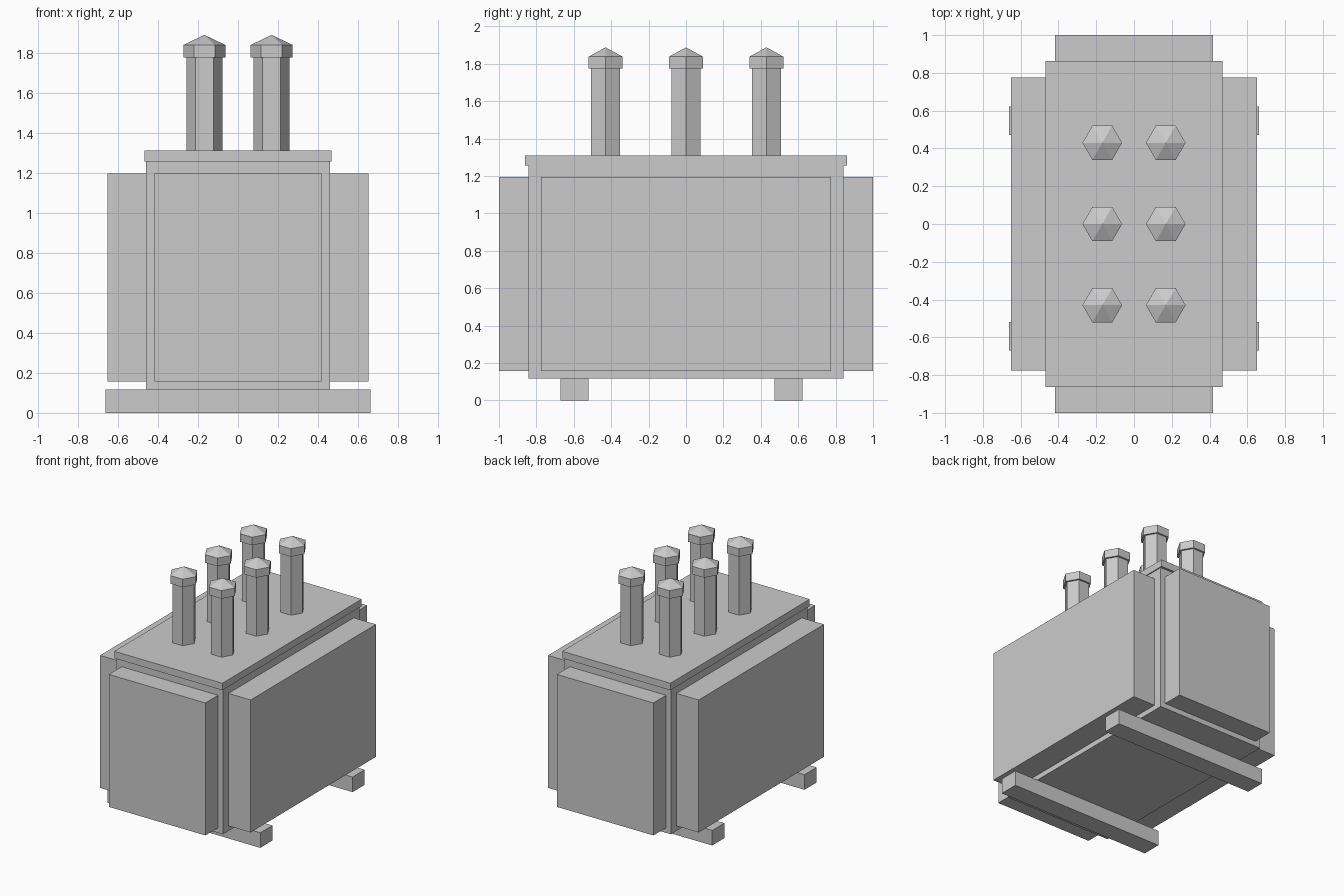
import bpy
import bmesh
from mathutils import Matrix

cube = bpy.data.objects.get("Cube")
if cube:
    bpy.data.objects.remove(cube, do_unlink=True)

grey = bpy.data.materials.new("painted_grey")
grey.use_nodes = True
COLOUR = (0.6, 0.6, 0.6, 1.0)
grey.diffuse_color = COLOUR
grey.node_tree.nodes["Principled BSDF"].inputs["Base Color"].default_value = COLOUR


def finish(name, bm):
    bmesh.ops.recalc_face_normals(bm, faces=bm.faces[:])
    mesh = bpy.data.meshes.new(name)
    bm.to_mesh(mesh)
    bm.free()
    mesh.materials.append(grey)
    obj = bpy.data.objects.new(name, mesh)
    bpy.context.collection.objects.link(obj)
    return obj


def box(name, xs, ys, zs):
    """Box spanning the given (low, high) range on each axis."""
    bm = bmesh.new()
    bmesh.ops.create_cube(bm, size=1)
    spans = (xs, ys, zs)
    for v in bm.verts:
        v.co = [(a + b) / 2 + c * (b - a) for c, (a, b) in zip(v.co, spans)]
    return finish(name, bm)


def hex_stack(name, x, y, sections):
    """Six-sided solid built from stacked (r_low, r_high, z_low, z_high) sections."""
    bm = bmesh.new()
    for r1, r2, z1, z2 in sections:
        bmesh.ops.create_cone(
            bm, cap_ends=True, segments=6, radius1=r1, radius2=r2, depth=z2 - z1,
            matrix=Matrix.Translation((x, y, (z1 + z2) / 2))
            @ Matrix.Rotation(1.570796, 4, "Z"))
    bmesh.ops.remove_doubles(bm, verts=bm.verts[:], dist=0.0005)
    # Orient a corner of each hexagon along x
    top = max(bm.verts, key=lambda v: v.co.x)
    if abs(top.co.y - y) > 0.01:
        bmesh.ops.rotate(bm, verts=bm.verts[:], cent=(x, y, 0),
                         matrix=Matrix.Rotation(0.523599, 3, "Z"))
    return finish(name, bm)


# Tank and lid
box("tank", (-0.46, 0.46), (-0.843, 0.843), (0.118, 1.255))
box("lid", (-0.468, 0.468), (-0.862, 0.862), (1.255, 1.31))

# Radiator blocks on all four sides
PANEL_Z = (0.158, 1.195)
for side, s in (("left", 1), ("right", -1)):
    box(side + "_radiator", sorted((0.46 * s, 0.652 * s)), (-0.775, 0.775), PANEL_Z)
for side, s in (("back", 1), ("front", -1)):
    box(side + "_radiator", (-0.418, 0.418), sorted((0.843 * s, s)), PANEL_Z)

# Skid rails
for side, y in (("front", -0.595), ("back", 0.547)):
    box(side + "_skid", (-0.662, 0.662), (y - 0.075, y + 0.075), (0, 0.118))

# Bushings: shaft and cap, in two rows of three
for row, x in (("left", 0.168), ("right", -0.168)):
    for place, y in (("front", -0.43), ("middle", 0), ("back", 0.43)):
        label = row + "_" + place
        hex_stack(label + "_bushing_shaft", x, y, [(0.09, 0.09, 1.31, 1.775)])
        hex_stack(label + "_bushing_cap", x, y,
                  [(0.105, 0.105, 1.775, 1.838), (0.105, 0, 1.838, 1.888)])
